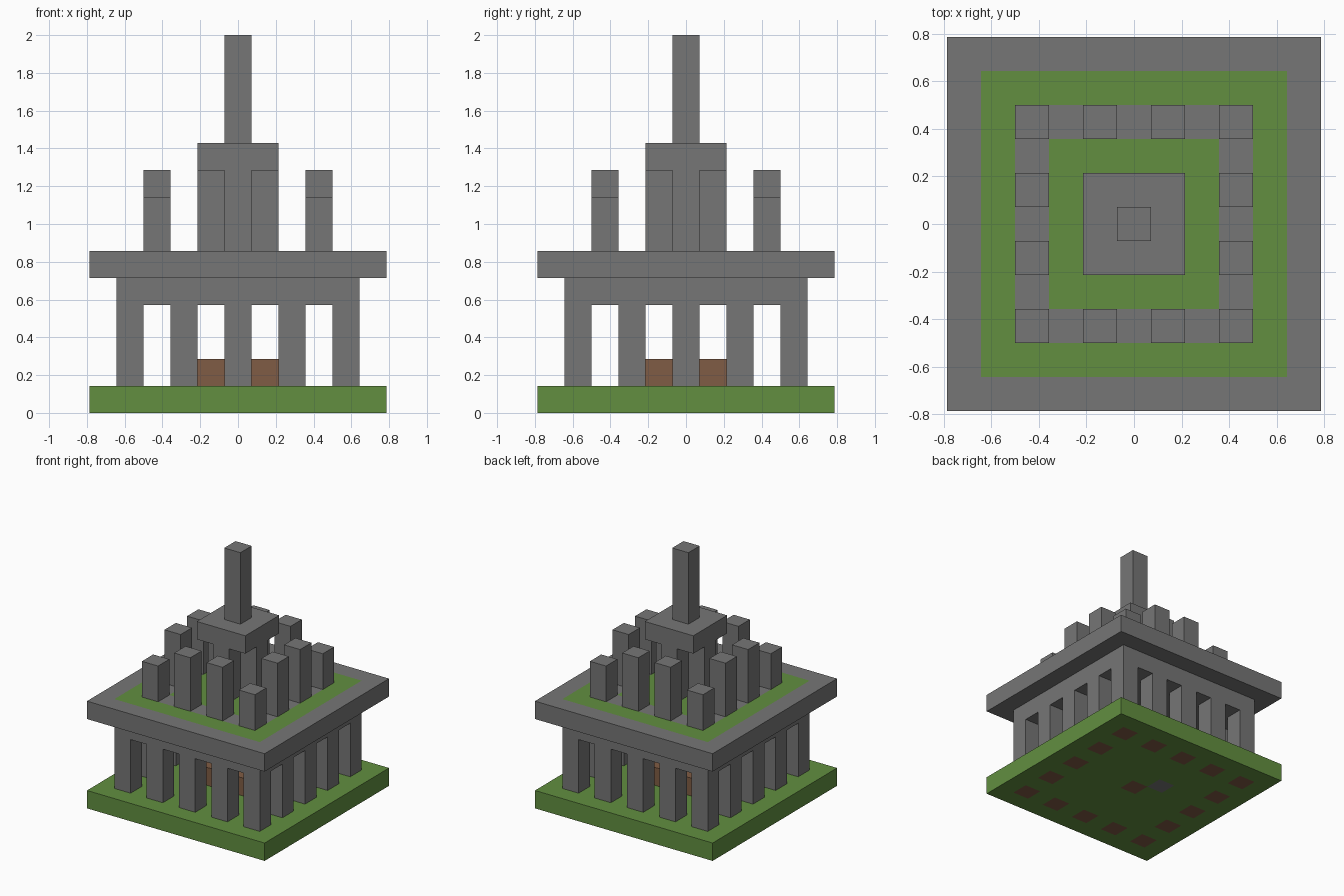
import bpy
import bmesh
from mathutils import Vector

if "Cube" in bpy.data.objects:
    bpy.data.objects.remove(bpy.data.objects["Cube"], do_unlink=True)

U = 1 / 7      # one block
HALF = 5.5     # half the plan width, in blocks


def material(name, rgb):
    m = bpy.data.materials.new(name)
    m.use_nodes = True
    m.diffuse_color = (*rgb, 1)
    m.node_tree.nodes["Principled BSDF"].inputs["Base Color"].default_value = (*rgb, 1)
    return m


STONE = material("stone grey", (0.181, 0.181, 0.181))
GRASS = material("grass green", (0.122, 0.275, 0.051))
EARTH = material("earth brown", (0.216, 0.107, 0.058))


def block(name, mats, x, y, z0, z1, wx=1, wy=1, rule=None):
    """Box in block units; a rule cuts it into cells and colours each face."""
    bm = bmesh.new()
    bmesh.ops.create_cube(bm, size=1)
    for v in bm.verts:
        v.co = Vector((x + v.co.x * wx, y + v.co.y * wy, (z0 + z1) / 2 + v.co.z * (z1 - z0)))
    if rule:
        for axis in (Vector((1, 0, 0)), Vector((0, 1, 0))):
            for i in range(1, int(2 * HALF)):
                geom = bm.verts[:] + bm.edges[:] + bm.faces[:]
                bmesh.ops.bisect_plane(bm, geom=geom, plane_co=axis * (i - HALF), plane_no=axis)
        bm.normal_update()
        for f in bm.faces:
            c = f.calc_center_median()
            f.material_index = rule(round(c.x), round(c.y), f.normal.z)
    bmesh.ops.scale(bm, vec=(U, U, U), verts=bm.verts)
    mesh = bpy.data.meshes.new(name)
    bm.to_mesh(mesh)
    bm.free()
    for m in mats:
        mesh.materials.append(m)
    obj = bpy.data.objects.new(name, mesh)
    bpy.context.collection.objects.link(obj)
    return obj


def ring(radius, step):
    """Cells at regular steps round a square."""
    cells = range(-radius, radius + 1, step)
    return [(x, y) for x in cells for y in cells if max(abs(x), abs(y)) == radius]


COLUMNS = ring(4, 2)


# Lawn base, with earth patches under the columns and the plinth
def base_colour(x, y, nz):
    if nz > -0.5:
        return 0
    if (x, y) == (-1, 1):
        return 2
    return 1 if (x, y) in COLUMNS or (x, y) == (0, 0) else 0


block("lawn_base", [GRASS, EARTH, STONE], 0, 0, 0, 1, 11, 11, base_colour)

# Lower storey
block("plinth", [EARTH], 0, 0, 1, 2, 3, 3)
for x, y in COLUMNS:
    block("column", [STONE], x, y, 1, 4)
block("lintel", [STONE], 0, 0, 4, 5, 9, 9)


# Terrace with concentric bands of stone and grass
def terrace_colour(x, y, nz):
    return 1 if nz > 0.5 and max(abs(x), abs(y)) in (0, 1, 2, 4) else 0


block("terrace", [STONE, GRASS], 0, 0, 5, 6, 11, 11, terrace_colour)

# Standing posts, lower at the corners
for x, y in ring(3, 2):
    block("post", [STONE], x, y, 6, 8 if abs(x) == abs(y) else 9)

# Cross-shaped core, cap and spire
block("core_across", [STONE], 0, 0, 6, 9, 3, 1)
block("core_along", [STONE], 0, 0, 6, 9, 1, 3)
block("cap", [STONE], 0, 0, 9, 10, 3, 3)
block("spire", [STONE], 0, 0, 10, 14)
